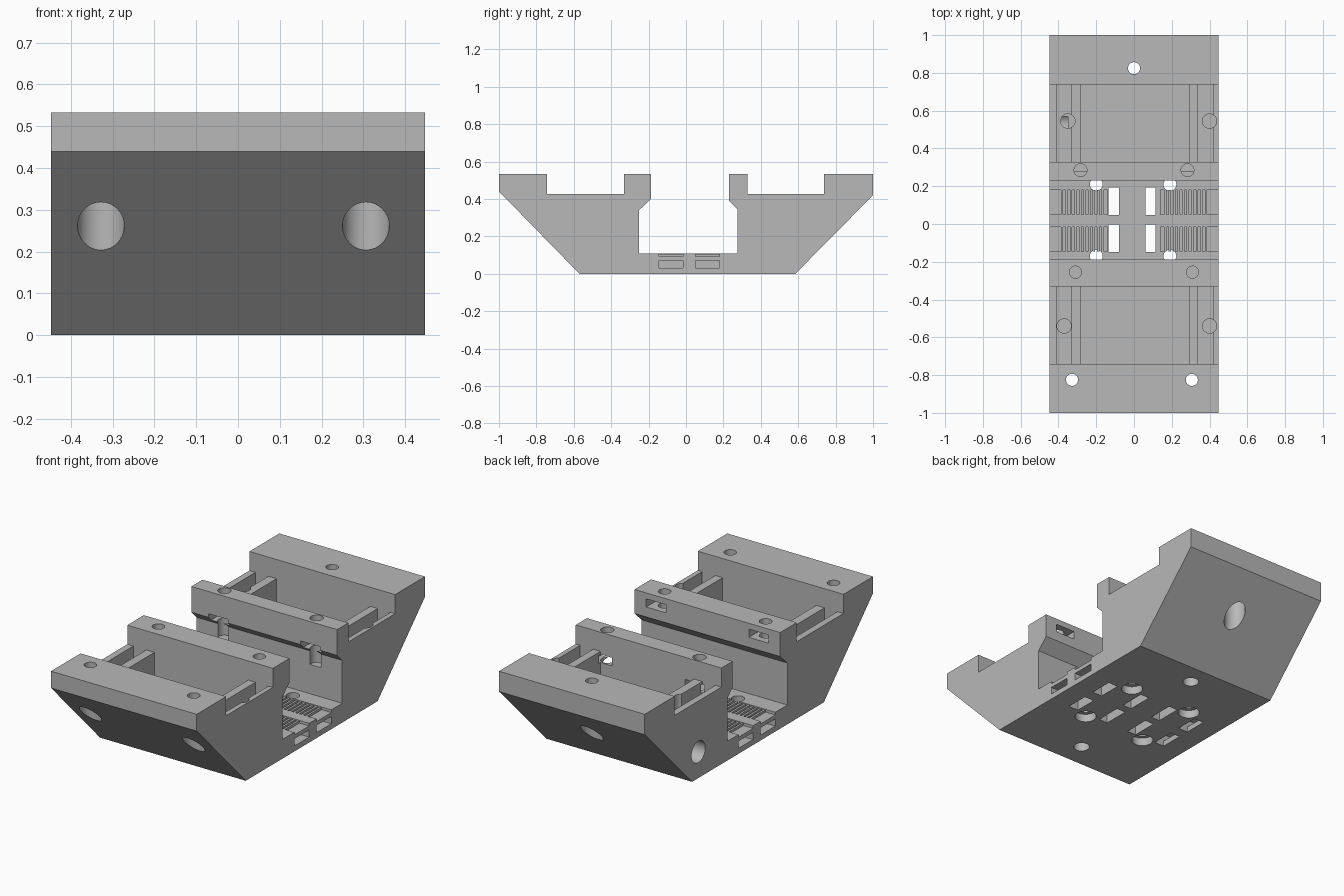
import bpy, bmesh

if "Cube" in bpy.data.objects:
    bpy.data.objects.remove(bpy.data.objects["Cube"])

grey = bpy.data.materials.new("light_grey")
grey.diffuse_color = (0.48, 0.48, 0.48, 1)
grey.use_nodes = True
grey.node_tree.nodes["Principled BSDF"].inputs["Base Color"].default_value = grey.diffuse_color


def finish(name, bm):
    bmesh.ops.recalc_face_normals(bm, faces=bm.faces)
    me = bpy.data.meshes.new(name)
    bm.to_mesh(me)
    bm.free()
    me.materials.append(grey)
    ob = bpy.data.objects.new(name, me)
    bpy.context.collection.objects.link(ob)
    return ob


def extrude_x(name, pts, x0, x1):
    bm = bmesh.new()
    f = bm.faces.new([bm.verts.new((x0, y, z)) for y, z in pts])
    r = bmesh.ops.extrude_face_region(bm, geom=[f])
    verts = [v for v in r["geom"] if isinstance(v, bmesh.types.BMVert)]
    bmesh.ops.translate(bm, verts=verts, vec=(x1 - x0, 0, 0))
    return finish(name, bm)


def box(name, x0, x1, y0, y1, z0, z1):
    x0, x1 = min(x0, x1), max(x0, x1)
    return extrude_x(name, [(y0, z0), (y1, z0), (y1, z1), (y0, z1)], x0, x1)


def cylinder(name, x, y, r, z0, z1):
    bm = bmesh.new()
    bmesh.ops.create_cone(bm, cap_ends=True, segments=32, radius1=r, radius2=r, depth=z1 - z0)
    bmesh.ops.translate(bm, verts=bm.verts, vec=(x, y, (z0 + z1) / 2))
    return finish(name, bm)


# Main body: one side profile across the full width
body = extrude_x("cradle_body", [
    (-0.57, 0), (-1, 0.44), (-1, 0.533), (-0.742, 0.533), (-0.742, 0.427),
    (-0.332, 0.427), (-0.332, 0.533), (-0.187, 0.533), (-0.187, 0.40),
    (-0.25, 0.34), (-0.25, 0.107), (0.275, 0.107), (0.275, 0.345),
    (0.23, 0.39), (0.23, 0.533), (0.328, 0.533), (0.328, 0.427),
    (0.738, 0.427), (0.738, 0.533), (1, 0.533), (1, 0.42), (0.585, 0)], -0.447, 0.447)

cuts = []


def cut_box(*a):
    cuts.append(box("cutter", *a))


def cut_hole(*a):
    cuts.append(cylinder("cutter", *a))


# Deep pockets in both troughs, leaving thin ribs between them
for y0, y1 in ((-0.742, -0.332), (0.328, 0.738)):
    for x0, x1 in ((-0.41, -0.33), (-0.28, 0.295), (0.34, 0.42)):
        cut_box(x0, x1, y0, y1, 0.24, 0.6)

# Round seats in the side grooves
for x, y in ((-0.35, 0.545), (0.4, 0.545), (-0.37, -0.54), (0.4, -0.54)):
    cut_hole(x, y, 0.038, 0.19, 0.6)

# Bolt holes in the outer rims, with wide counterbores from the slopes
for x, y in ((-0.328, -0.825), (0.306, -0.825), (0, 0.825)):
    cut_hole(x, y, 0.032, 0.1, 0.6)
    cut_hole(x, y, 0.056, 0.05, 0.42)

# Screw holes and nut slots in the inner ledges
for s in (-1, 1):
    cut_hole(s * 0.283, 0.285, 0.034, 0.27, 0.6)
    cut_box(s * 0.283 - 0.06, s * 0.283 + 0.06, 0.2, 0.34, 0.365, 0.41)
    cut_hole(s * 0.31, -0.255, 0.032, 0.42, 0.6)
    cut_box(s * 0.315 - 0.06, s * 0.315 + 0.06, -0.30, -0.17, 0.455, 0.50)

# Blind holes underneath and the cable hole in the left side
cut_hole(0, 0.465, 0.042, -0.05, 0.18)
cut_hole(0, -0.43, 0.042, -0.05, 0.18)
side = cylinder("cutter", 0, 0, 0.06, 0.35, 0.55)
for v in side.data.vertices:
    x, y, z = v.co
    v.co = (-z, y + 0.53, x + 0.145)
side.data.flip_normals()
bm = bmesh.new()
bm.from_mesh(side.data)
bmesh.ops.recalc_face_normals(bm, faces=bm.faces)
bm.to_mesh(side.data)
bm.free()
cuts.append(side)

# Floor screws with counterbores
for x in (-0.2, 0.19):
    for y in (-0.17, 0.21):
        cut_hole(x, y, 0.034, -0.05, 0.16)
        cut_hole(x, y, 0.056, -0.05, 0.045)

# Strap slots: through slots, side channels and shallow comb recesses
for y0, y1 in ((-0.145, -0.015), (0.05, 0.18)):
    for s in (-1, 1):
        inner = (0.06, 0.115) if s > 0 else (-0.135, -0.08)
        cut_box(*inner, y0 - 0.003, y1 + 0.013, -0.05, 0.2)
        cut_box(s * 0.265, s * 0.5, y0, y1, 0.03, 0.07)
        cut_box(s * 0.265, s * 0.325, y0, y1, -0.05, 0.05)
        cut_box(s * 0.14, s * 0.5, y0, y1, 0.092, 0.2)

# Apply all cuts
for c in cuts:
    c.hide_render = True
    m = body.modifiers.new("cut", 'BOOLEAN')
    m.operation, m.solver, m.object = 'DIFFERENCE', 'EXACT', c
dg = bpy.context.evaluated_depsgraph_get()
body.data = bpy.data.meshes.new_from_object(body.evaluated_get(dg))
body.modifiers.clear()
for c in cuts:
    bpy.data.objects.remove(c)
body.data.materials.clear()
body.data.materials.append(grey)

# Gripping teeth in the comb recesses
for y0, y1 in ((-0.145, -0.015), (0.05, 0.18)):
    for s in (-1, 1):
        for i in range(10):
            x = s * (0.165 + i * 0.024)
            box("strap_tooth", x - 0.006, x + 0.006, y0, y1, 0.088, 0.105)

# Round holes shade smoothly, edges stay sharp
bpy.ops.object.select_all(action='DESELECT')
body.select_set(True)
bpy.context.view_layer.objects.active = body
bpy.ops.object.shade_smooth_by_angle()
